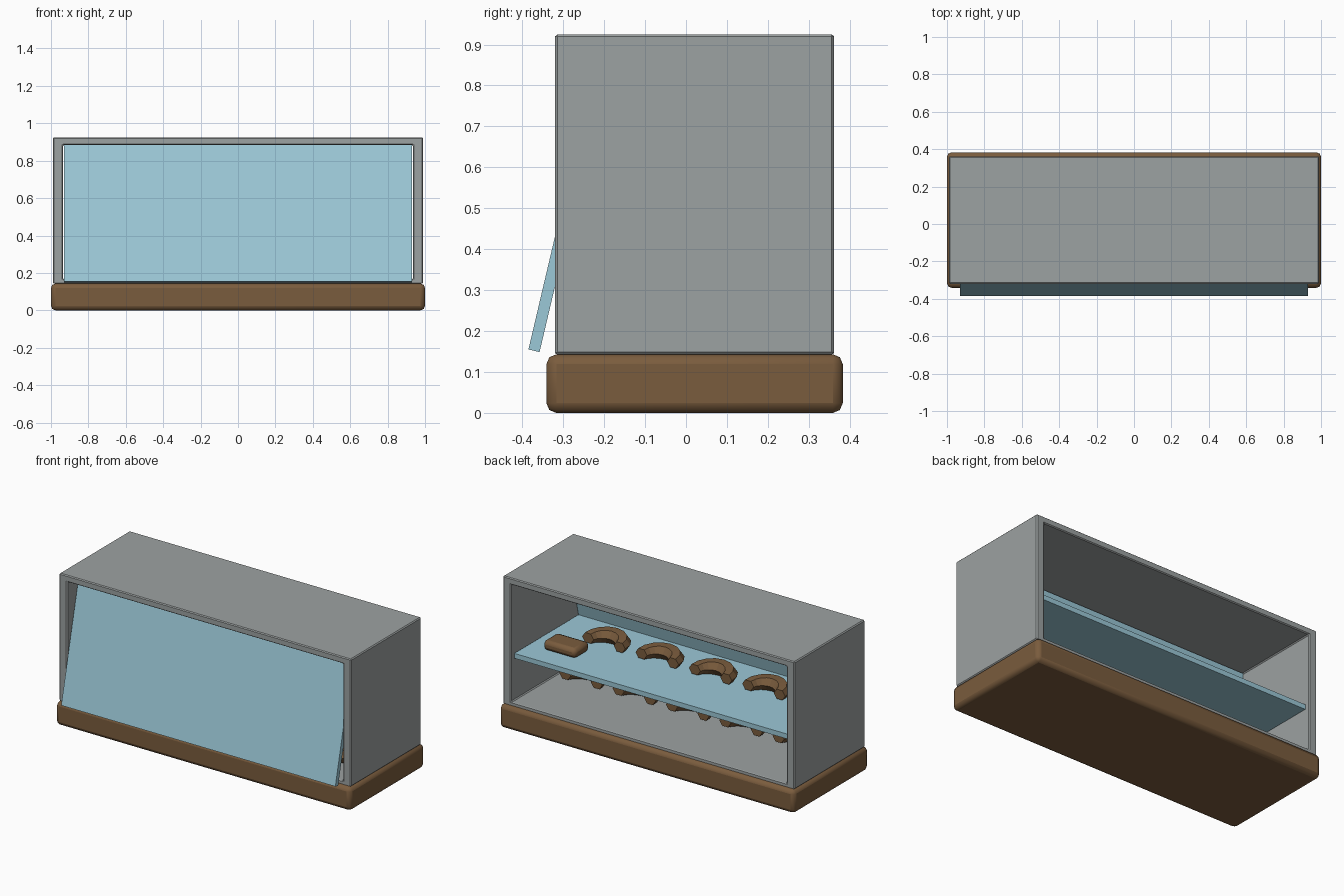
import bpy, bmesh
from math import pi, sin, cos, atan2
from mathutils import Matrix, Vector

cube = bpy.data.objects.get("Cube")
if cube:
    bpy.data.objects.remove(cube, do_unlink=True)


def material(name, rgb):
    m = bpy.data.materials.new(name)
    m.use_nodes = True
    color = (*rgb, 1)
    m.diffuse_color = color
    m.node_tree.nodes["Principled BSDF"].inputs["Base Color"].default_value = color
    return m


GREY = material("case grey", (0.335, 0.36, 0.36))
BROWN = material("baked brown", (0.195, 0.107, 0.047))
BLUE = material("glass blue", (0.33, 0.58, 0.68))


def finish(bm, name, mat, bevel=0, segments=1, smooth=False):
    bmesh.ops.recalc_face_normals(bm, faces=bm.faces)
    mesh = bpy.data.meshes.new(name)
    bm.to_mesh(mesh)
    bm.free()
    mesh.materials.append(mat)
    ob = bpy.data.objects.new(name, mesh)
    bpy.context.collection.objects.link(ob)
    if bevel:
        mod = ob.modifiers.new("Bevel", "BEVEL")
        mod.width = bevel
        mod.segments = segments
    if smooth:
        bpy.ops.object.select_all(action="DESELECT")
        ob.select_set(True)
        bpy.context.view_layer.objects.active = ob
        bpy.ops.object.shade_smooth_by_angle(angle=pi / 5)
    return ob


def box(name, mat, lo, hi, **kw):
    lo, hi = Vector(lo), Vector(hi)
    bm = bmesh.new()
    bmesh.ops.create_cube(bm, size=1, matrix=Matrix.Translation((lo + hi) / 2)
                          @ Matrix.Diagonal((*(hi - lo), 1)))
    return finish(bm, name, mat, **kw)


def prism(name, mat, profile, half_width):
    """Side profile in y, z extruded along x."""
    bm = bmesh.new()
    face = bm.faces.new([bm.verts.new((-half_width, y, z)) for y, z in profile])
    ext = bmesh.ops.extrude_face_region(bm, geom=[face])["geom"]
    verts = [v for v in ext if isinstance(v, bmesh.types.BMVert)]
    bmesh.ops.translate(bm, verts=verts, vec=(2 * half_width, 0, 0))
    return finish(bm, name, mat)


def case():
    """Rectangular shell open at the front and the back."""
    bm = bmesh.new()
    rings = []
    for w, z0, z1 in ((0.99, 0.143, 0.925), (0.935, 0.165, 0.885)):
        corners = ((-w, z0), (w, z0), (w, z1), (-w, z1))
        rings.append([[bm.verts.new((x, y, z)) for x, z in corners] for y in (-0.32, 0.362)])
    (of, ob_), (inf, inb) = rings
    for a, b in ((of, ob_), (inf, inb), (of, inf), (ob_, inb)):
        for i in range(4):
            j = (i + 1) % 4
            bm.faces.new((a[i], a[j], b[j], b[i]))
    finish(bm, "display_case", GREY, bevel=0.006)


def croissant(name, x, y, z, steps=8):
    """Half ring with a six-sided section, opening toward the back."""
    bm = bmesh.new()
    rings = []
    for s in range(steps + 1):
        a = pi + pi * s / steps
        fat = 0.75 + 0.25 * sin(pi * s / steps)
        ring = []
        for k in range(6):
            t = k * pi / 3
            r = 0.107 + 0.052 * fat * cos(t)
            ring.append(bm.verts.new((x + r * cos(a), y + r * sin(a),
                                      z + 0.045 * (1 + fat * sin(t)))))
        rings.append(ring)
    for a, b in zip(rings, rings[1:]):
        for i in range(6):
            j = (i + 1) % 6
            bm.faces.new((a[i], a[j], b[j], b[i]))
    bm.faces.new(rings[0])
    bm.faces.new(rings[-1])
    finish(bm, name, BROWN)


# Wooden plinth and the shell standing on it
box("plinth", BROWN, (-1, -0.341, 0), (1, 0.383, 0.143), bevel=0.024, segments=2, smooth=True)
case()

# Tilted front pane
tilt = atan2(0.235, 1)
up = Vector((sin(tilt), cos(tilt)))
across = Vector((cos(tilt), -sin(tilt))) * 0.028
foot = Vector((-0.385, 0.155))
head = foot + up * 0.75
prism("front_glass", BLUE, (foot, foot + across, head + across, head), 0.93)

# Middle shelf
box("glass_shelf", BLUE, (-0.93, -0.29, 0.425), (0.93, 0.335, 0.455))

# Pastries on the shelf and on the floor
SPACING = 0.362
for i in range(4):
    croissant(f"shelf_croissant_{i + 1}", 0.555 - SPACING * i, 0.005, 0.45)
for i in range(5):
    croissant(f"floor_croissant_{i + 1}", 0.735 - SPACING * i, -0.03, 0.165)
box("bun", BROWN, (0.605, 0.07, 0.455), (0.825, 0.21, 0.515), bevel=0.022, segments=2, smooth=True)
